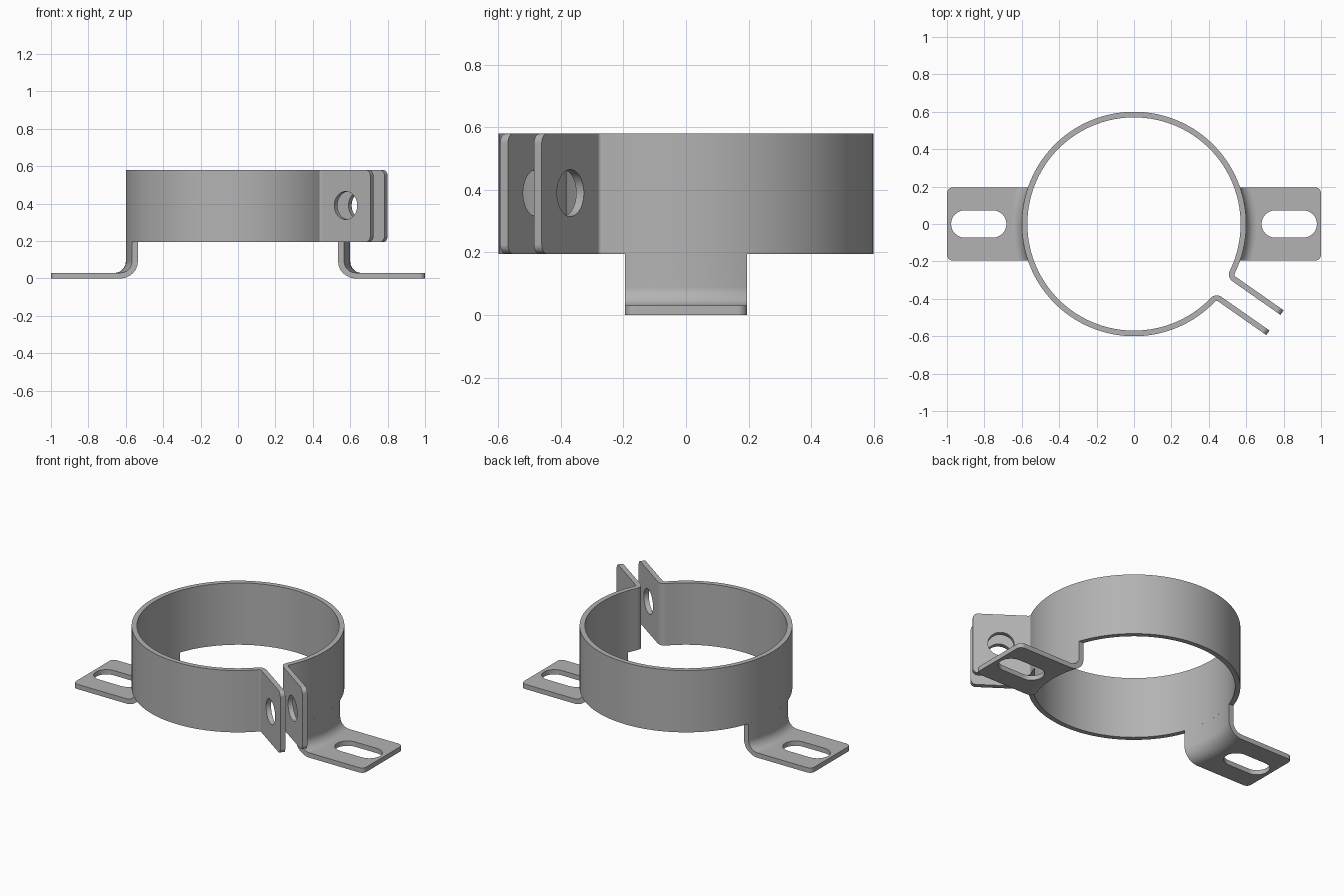
import bpy
import bmesh
from math import sin, cos, pi, radians, sqrt, atan2
from mathutils import Vector, Matrix

if "Cube" in bpy.data.objects:
    bpy.data.objects.remove(bpy.data.objects["Cube"])

RADIUS, THICK = 0.585, 0.03        # band mid radius and sheet thickness
BAND_LOW, BAND_HIGH = 0.195, 0.58
GAP_TURN = Matrix.Rotation(radians(-35), 4, 'Z')
HALF_FOOT = 0.195

steel = bpy.data.materials.new("grey steel")
steel.use_nodes = True
grey = (0.45, 0.45, 0.45, 1)
steel.diffuse_color = grey
steel.node_tree.nodes["Principled BSDF"].inputs["Base Color"].default_value = grey


def make_object(name, bm):
    bmesh.ops.recalc_face_normals(bm, faces=bm.faces)
    mesh = bpy.data.meshes.new(name)
    bm.to_mesh(mesh)
    bm.free()
    mesh.materials.append(steel)
    obj = bpy.data.objects.new(name, mesh)
    bpy.context.collection.objects.link(obj)
    return obj


def prism(outline, low, high):
    """Extrude a flat outline between two heights."""
    bm = bmesh.new()
    face = bm.faces.new([bm.verts.new((x, y, low)) for x, y in outline])
    top = bmesh.ops.extrude_face_region(bm, geom=[face])["geom"]
    verts = [v for v in top if isinstance(v, bmesh.types.BMVert)]
    bmesh.ops.translate(bm, verts=verts, vec=(0, 0, high - low))
    return bm


def arc(cx, cy, r, start, end, n):
    return [(cx + r * cos(start + (end - start) * i / n),
             cy + r * sin(start + (end - start) * i / n)) for i in range(n + 1)]


def round_corners(bm, test, size):
    edges = [e for e in bm.edges if all(test(v.co) for v in e.verts)
             and abs(e.calc_length() - THICK) < 0.004]
    bmesh.ops.bevel(bm, geom=edges, offset=size, segments=6, affect='EDGES', profile=0.5)


def cut(obj, cutter):
    mod = obj.modifiers.new("cut", 'BOOLEAN')
    mod.object = cutter
    mod.solver = 'EXACT'
    cutter.hide_render = True
    activate(obj)
    bpy.ops.object.modifier_apply(modifier=mod.name)
    bpy.data.objects.remove(cutter)


def activate(obj):
    bpy.ops.object.select_all(action='DESELECT')
    obj.select_set(True)
    bpy.context.view_layer.objects.active = obj


def finish(obj):
    activate(obj)
    bpy.ops.object.shade_smooth_by_angle(angle=radians(30))
    mod = obj.modifiers.new("even shading", 'WEIGHTED_NORMAL')
    mod.keep_sharp = True


# Split band with two clamp tabs, drawn with the gap along +x, then turned
HALF_GAP, BEND, TAB_END = 0.066, 0.028, 0.92
bend_v = HALF_GAP + BEND
bend_u = sqrt((RADIUS + BEND) ** 2 - bend_v ** 2)
touch = atan2(bend_v, bend_u)


def band_side(offset):
    """One face of the sheet, from the upper tab round to the lower tab."""
    corner = arc(bend_u, bend_v, BEND + offset, -pi / 2, touch - pi, 8)
    upper = [(TAB_END, HALF_GAP - offset)] + corner
    ring = arc(0, 0, RADIUS - offset, touch, 2 * pi - touch, 108)[1:-1]
    return upper + ring + [(x, -y) for x, y in reversed(upper)]


bm = prism(band_side(THICK / 2) + band_side(-THICK / 2)[::-1], BAND_LOW, BAND_HIGH)
round_corners(bm, lambda co: co.x > TAB_END - 0.001, 0.03)
band = make_object("clamp_band", bm)

# Bolt hole through both tabs
bm = bmesh.new()
bmesh.ops.create_cone(bm, cap_ends=True, segments=40, radius1=0.075, radius2=0.075, depth=0.5,
                      matrix=Matrix.Translation((0.76, 0, 0.39)) @ Matrix.Rotation(pi / 2, 4, 'X'))
cut(band, make_object("bolt_hole_cutter", bm))
band.data.transform(GAP_TURN)
finish(band)


# Feet: a leg following the band, flaring out into a slotted flat plate
def make_foot(name, side):
    bend_r, bend_z = 0.66, 0.09
    rows = 24
    bm = bmesh.new()
    layers = []
    for radius in (0.06, 0.09):
        section = [(bend_r - radius, BAND_LOW)]
        section += arc(bend_r, bend_z, radius, pi, 1.5 * pi, 12)
        grid = []
        for j in range(rows + 1):
            y = HALF_FOOT * (2 * j / rows - 1)
            line = [bm.verts.new((sqrt(r * r - y * y), y, z)) for r, z in section]
            line.append(bm.verts.new((1, y, section[-1][1])))
            grid.append(line)
        layers.append(grid)
        for a, b in zip(grid, grid[1:]):
            for k in range(len(a) - 1):
                bm.faces.new((a[k], a[k + 1], b[k + 1], b[k]))
    top, under = layers
    for j in (0, rows):
        for k in range(len(top[0]) - 1):
            bm.faces.new((top[j][k], top[j][k + 1], under[j][k + 1], under[j][k]))
    for k in (0, -1):
        for j in range(rows):
            bm.faces.new((top[j][k], top[j + 1][k], under[j + 1][k], under[j][k]))
    bmesh.ops.recalc_face_normals(bm, faces=bm.faces)
    # merge the flat strips so that the plate corners can be rounded
    bmesh.ops.dissolve_limit(bm, angle_limit=radians(0.5), verts=bm.verts, edges=bm.edges)
    round_corners(bm, lambda co: co.x > 0.999 and abs(co.y) > HALF_FOOT - 0.001, 0.03)
    foot = make_object(name, bm)
    slot = arc(0.905, 0, 0.073, -pi / 2, pi / 2, 16) + arc(0.755, 0, 0.073, pi / 2, 1.5 * pi, 16)
    cut(foot, make_object("slot_cutter", prism(slot, -0.1, 0.1)))
    if side < 0:
        foot.data.transform(Matrix.Scale(-1, 4, Vector((1, 0, 0))))
        foot.data.flip_normals()
    finish(foot)


make_foot("left_foot", 1)
make_foot("right_foot", -1)
